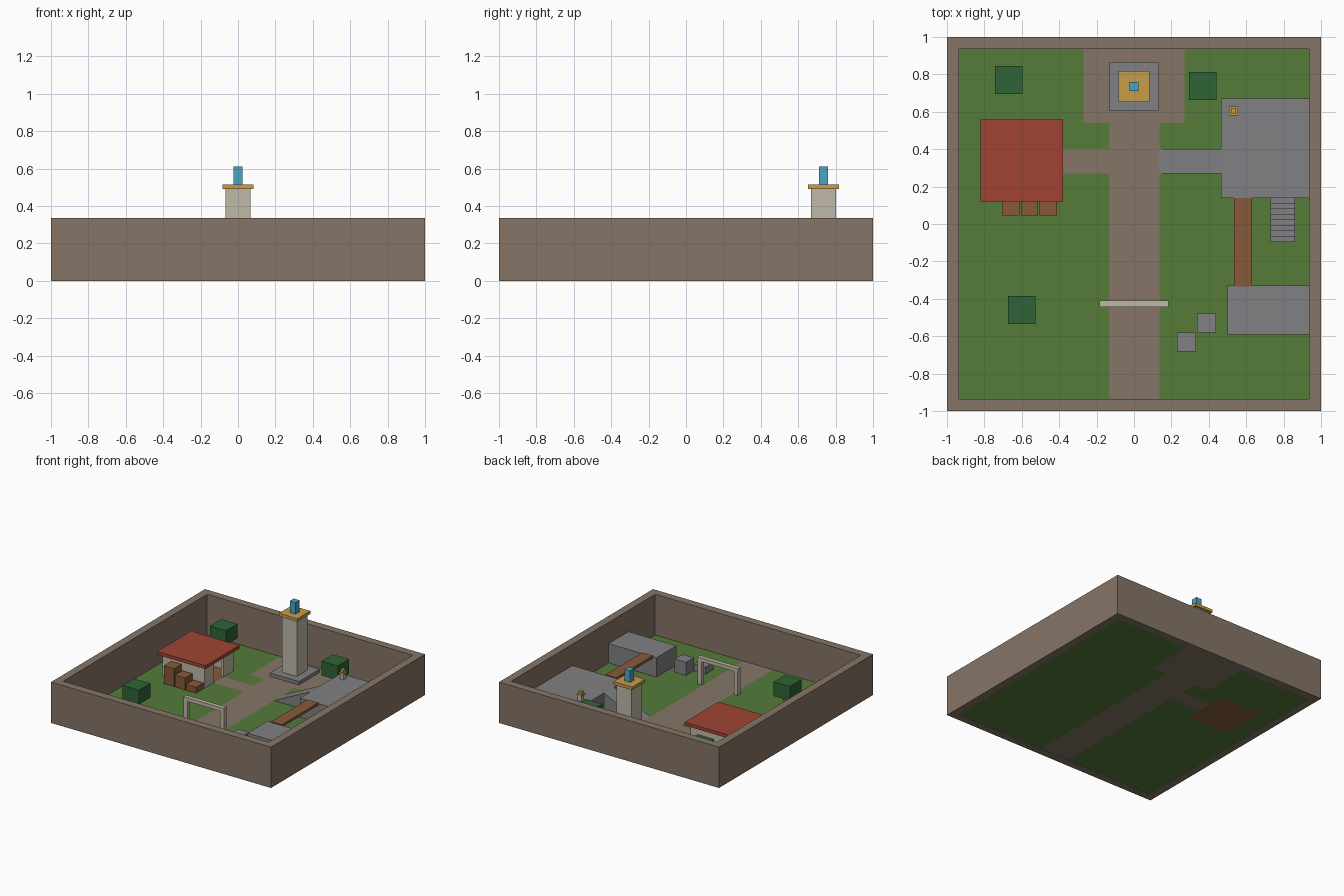
import bpy
import bmesh
from mathutils import Matrix, Vector

cube = bpy.data.objects.get("Cube")
if cube:
    bpy.data.objects.remove(cube, do_unlink=True)


def material(name, hex_colour):
    def linear(c):
        return c / 12.92 if c <= 0.04045 else ((c + 0.055) / 1.055) ** 2.4
    rgb = [linear(int(hex_colour[i:i + 2], 16) / 255) for i in (0, 2, 4)]
    mat = bpy.data.materials.new(name)
    mat.use_nodes = True
    mat.diffuse_color = (*rgb, 1)
    bsdf = mat.node_tree.nodes["Principled BSDF"]
    bsdf.inputs["Base Color"].default_value = (*rgb, 1)
    bsdf.inputs["Roughness"].default_value = 0.9
    return mat


EARTH = material("earth brown", "867566")
GRASS = material("grass green", "557B39")
RED = material("roof red", "A04434")
WOOD = material("wood brown", "885A3A")
STONE = material("stone grey", "818183")
LEAF = material("leaf green", "2E6436")
PLASTER = material("pale plaster", "BFB8A7")
GOLD = material("gold", "C79D48")
BLUE = material("crystal blue", "49A6C6")


def finish(name, bm, *mats):
    bmesh.ops.recalc_face_normals(bm, faces=bm.faces)
    mesh = bpy.data.meshes.new(name)
    bm.to_mesh(mesh)
    bm.free()
    for mat in mats:
        mesh.materials.append(mat)
    obj = bpy.data.objects.new(name, mesh)
    bpy.context.collection.objects.link(obj)
    return obj


def boxes(name, mat, *ranges):
    """One object from boxes given as (x0, x1, y0, y1, z0, z1)."""
    bm = bmesh.new()
    for x0, x1, y0, y1, z0, z1 in ranges:
        place = Matrix.Translation(((x0 + x1) / 2, (y0 + y1) / 2, (z0 + z1) / 2))
        size = Matrix.Diagonal((x1 - x0, y1 - y0, z1 - z0, 1))
        bmesh.ops.create_cube(bm, size=1, matrix=place @ size)
    return finish(name, bm, mat)


def block(name, mat, x, y, half, z0, z1):
    """Square block centred on x, y."""
    return boxes(name, mat, (x - half, x + half, y - half, y + half, z0, z1))


def prism(name, mat, points, offset):
    """Polygon swept along an offset."""
    bm = bmesh.new()
    face = bm.faces.new([bm.verts.new(p) for p in points])
    swept = bmesh.ops.extrude_face_region(bm, geom=[face], use_keep_orig=True)
    verts = [v for v in swept["geom"] if isinstance(v, bmesh.types.BMVert)]
    bmesh.ops.translate(bm, verts=verts, vec=Vector(offset))
    return finish(name, bm, mat)


def grid(xs, ys, rule, z):
    """Flat grid; rule(x, y) gives a material index, or None for a hole."""
    bm = bmesh.new()
    verts = [[bm.verts.new((x, y, z)) for y in ys] for x in xs]
    for i in range(len(xs) - 1):
        for j in range(len(ys) - 1):
            index = rule((xs[i] + xs[i + 1]) / 2, (ys[j] + ys[j + 1]) / 2)
            if index is not None:
                face = bm.faces.new((verts[i][j], verts[i + 1][j],
                                     verts[i + 1][j + 1], verts[i][j + 1]))
                face.material_index = index
    return bm


BASE = 0.002   # underside of things standing on the ground
DECK = 0.16    # height of the raised stone decks
RIM = 0.335    # height of the boundary wall
IN = 0.935     # inner face of the boundary wall

# Boundary wall
edges = [-1, -IN, IN, 1]
ring = grid(edges, edges, lambda x, y: None if max(abs(x), abs(y)) < IN else 0, 0)
raised = bmesh.ops.extrude_face_region(ring, geom=ring.faces[:], use_keep_orig=True)
bmesh.ops.translate(ring, vec=(0, 0, RIM),
                    verts=[v for v in raised["geom"] if isinstance(v, bmesh.types.BMVert)])
finish("boundary_wall", ring, EARTH)


# Ground with paths, plaza and the house floor
def ground_rule(x, y):
    if abs(x) < 0.135 or (abs(x) < 0.27 and y > 0.54):
        return 1
    if -0.41 < x < 0 and 0.27 < y < 0.4:
        return 1
    return 2 if -0.79 < x < -0.41 and 0.15 < y < 0.53 else 0


ground = grid([-IN, -0.79, -0.41, -0.27, -0.135, 0.135, 0.27, IN],
              [-IN, 0.15, 0.27, 0.4, 0.53, 0.54, IN], ground_rule, 0.001)
finish("ground", ground, GRASS, EARTH, WOOD)

# Monument tower
TY = 0.735
block("tower_base", STONE, 0, TY, 0.132, BASE, 0.03)
block("tower_shaft", PLASTER, 0, TY, 0.068, 0.03, 0.49)
block("tower_cap", GOLD, 0, TY, 0.084, 0.49, 0.515)
block("tower_crystal", BLUE, 0, TY, 0.025, 0.515, 0.61)

# House: walls with a doorway facing the path, and a slab roof
TOP = 0.18
boxes("house_walls", PLASTER,
      (-0.79, -0.77, 0.15, 0.53, BASE, TOP),
      (-0.77, -0.41, 0.15, 0.17, BASE, TOP),
      (-0.77, -0.41, 0.51, 0.53, BASE, TOP),
      (-0.43, -0.41, 0.17, 0.275, BASE, TOP),
      (-0.43, -0.41, 0.395, 0.51, BASE, TOP))
boxes("house_roof", RED, (-0.82, -0.38, 0.12, 0.56, TOP, 0.207))

# Crates of rising height against the house
for i in range(3):
    x = -0.705 + i * 0.1
    boxes(f"crate_{i + 1}", WOOD, (x, x + 0.092, 0.045, 0.14, BASE, 0.15 - i * 0.05))

# Trees
for i, (x, y) in enumerate([(-0.67, 0.77), (0.368, 0.738), (-0.6, -0.46)]):
    block(f"tree_trunk_{i + 1}", WOOD, x, y, 0.02, BASE, 0.1)
    block(f"tree_crown_{i + 1}", LEAF, x, y, 0.074, 0.1, 0.217)

# Entrance arch
boxes("entrance_arch", PLASTER,
      (-0.185, 0.185, -0.445, -0.41, 0.192, 0.222),
      *[(s * 0.165 - 0.018, s * 0.165 + 0.018, -0.445, -0.41, BASE, 0.192) for s in (-1, 1)])

# Raised stone decks joined by a plank bridge
boxes("rear_deck", STONE, (0.465, IN, 0.14, 0.67, BASE, DECK))
boxes("front_deck", STONE, (0.5, IN, -0.59, -0.33, BASE, DECK))
boxes("plank_bridge", WOOD, (0.535, 0.632, -0.335, 0.14, 0.145, 0.167))

# Ramp from the main path
prism("ramp", STONE, [(0.135, 0.27, BASE), (0.465, 0.27, BASE), (0.465, 0.27, DECK)],
      (0, 0.13, 0))

# Stairs down from the rear deck
STEPS, RUN = 8, 0.235 / 8
profile = [(0.73, 0.14, BASE)]
for i in range(STEPS):
    z = DECK * (STEPS - i) / (STEPS + 1)
    profile += [(0.73, 0.14 - RUN * i, z), (0.73, 0.14 - RUN * (i + 1), z)]
profile.append((0.73, 0.14 - RUN * STEPS, BASE))
prism("stairs", STONE, profile, (0.13, 0, 0))

# Stepping blocks up to the front deck
block("low_stepping_block", STONE, 0.28, -0.63, 0.051, BASE, 0.06)
block("high_stepping_block", STONE, 0.387, -0.53, 0.051, BASE, 0.11)

# Small shrine on the rear deck
block("shrine_body", PLASTER, 0.532, 0.605, 0.018, DECK, 0.205)
block("shrine_cap", GOLD, 0.532, 0.605, 0.024, 0.205, 0.217)
block("shrine_finial", GOLD, 0.532, 0.605, 0.014, 0.217, 0.24)
